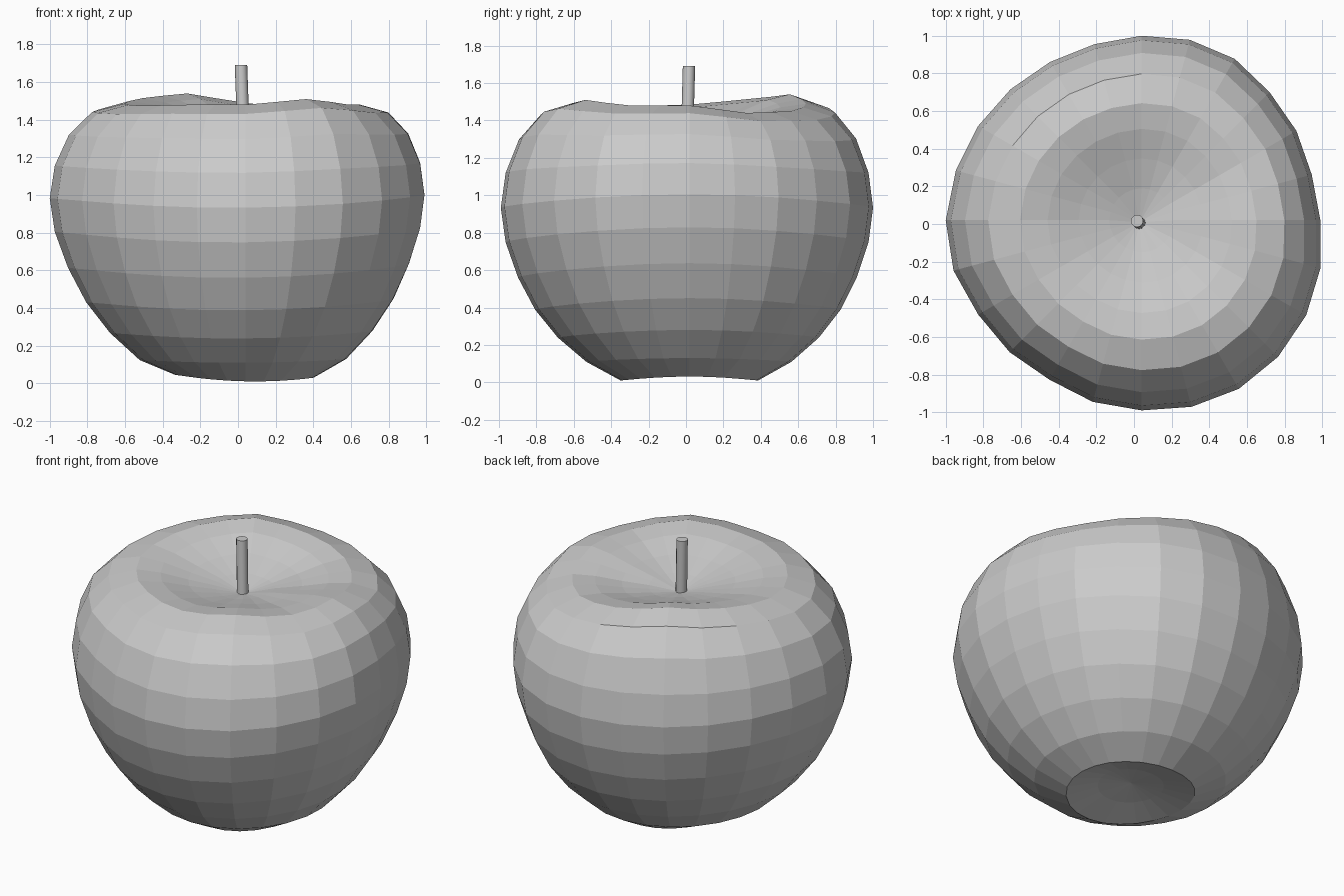
import bpy
import bmesh
import math
from mathutils import Vector

cube = bpy.data.objects.get("Cube")
if cube:
    bpy.data.objects.remove(cube, do_unlink=True)

# One plain grey for fruit and stem
grey = bpy.data.materials.new("light grey")
grey.use_nodes = True
colour = (0.6, 0.6, 0.6, 1)
grey.diffuse_color = colour
grey.node_tree.nodes["Principled BSDF"].inputs["Base Color"].default_value = colour


def add_object(name, bm):
    bmesh.ops.recalc_face_normals(bm, faces=bm.faces)
    mesh = bpy.data.meshes.new(name)
    bm.to_mesh(mesh)
    bm.free()
    mesh.materials.append(grey)
    obj = bpy.data.objects.new(name, mesh)
    bpy.context.collection.objects.link(obj)
    return obj


SIDES = 24
CORE = Vector((.04, .02, 0))
# Girth by direction, counterclockwise from +x
GIRTH = [.95, .936, .95, .962, .99, .992, .98, .968, .971, .984, 1.002, 1.021,
         1.04, 1.034, 1.002, .991, .978, .999, 1.01, 1.026, 1.034, 1.026, 1.01, .984]
# Rise and fall of the top rim, every second direction
RIM = [-.02, -.06, -.05, -.01, .04, .015, -.015, -.025, -.02, -.02, .01, -.02]
# Profile between the poles: radius, height, share of the rim wobble
PROFILE = [(.19, .07, 0), (.37, .025, 0), (.55, .12, 0), (.70, .26, 0),
           (.82, .42, 0), (.91, .60, 0), (.975, .79, 0), (1, .97, 0),
           (.975, 1.15, .2), (.905, 1.325, .6), (.79, 1.455, 1), (.63, 1.5, 1),
           (.49, 1.48, .8), (.33, 1.435, .5), (.17, 1.395, .2)]


def fruit_point(i, radius, height, wobble):
    a = math.tau * i / SIDES
    rim = (RIM[i // 2] + RIM[(i + 1) // 2 % len(RIM)]) / 2
    z = height + wobble * rim
    # Waist and foot both ride a little higher at the sides than front and back
    waist = math.sin(math.pi * min(height, 1.5) / 1.5)
    z += waist * (.012 * math.cos(a) + .034 * math.cos(2 * a) - .007)
    if radius < .5 and height < .05:
        z += .012 * math.cos(2 * a) - .008 * math.cos(a)
    r = radius * (1 + (GIRTH[i] - 1) * radius)
    return CORE + Vector((r * math.cos(a), r * math.sin(a), max(z, 0)))


# Fruit: a lathed profile, closed by fans in both hollows
bm = bmesh.new()
rings = [[bm.verts.new(fruit_point(i, *p)) for i in range(SIDES)] for p in PROFILE]
foot_pole = bm.verts.new((.03, .01, .095))
top_pole = bm.verts.new((.03, .01, 1.35))
for i in range(SIDES):
    j = (i + 1) % SIDES
    for low, high in zip(rings, rings[1:]):
        bm.faces.new((low[i], low[j], high[j], high[i]))
    bm.faces.new((foot_pole, rings[0][j], rings[0][i]))
    bm.faces.new((top_pole, rings[-1][i], rings[-1][j]))
add_object("fruit", bm)

# Stem: a thin cylinder leaning slightly
bm = bmesh.new()
base, tip = Vector((.03, .005, 1.3)), Vector((.016, .016, 1.69))
bmesh.ops.create_cone(bm, cap_ends=True, segments=12, radius1=.033,
                      radius2=.033, depth=(tip - base).length)
for v in bm.verts:
    v.co = Vector((v.co.x, v.co.y, 0)) + (tip if v.co.z > 0 else base)
stem = add_object("stem", bm)
for face in stem.data.polygons:
    face.use_smooth = len(face.vertices) == 4
